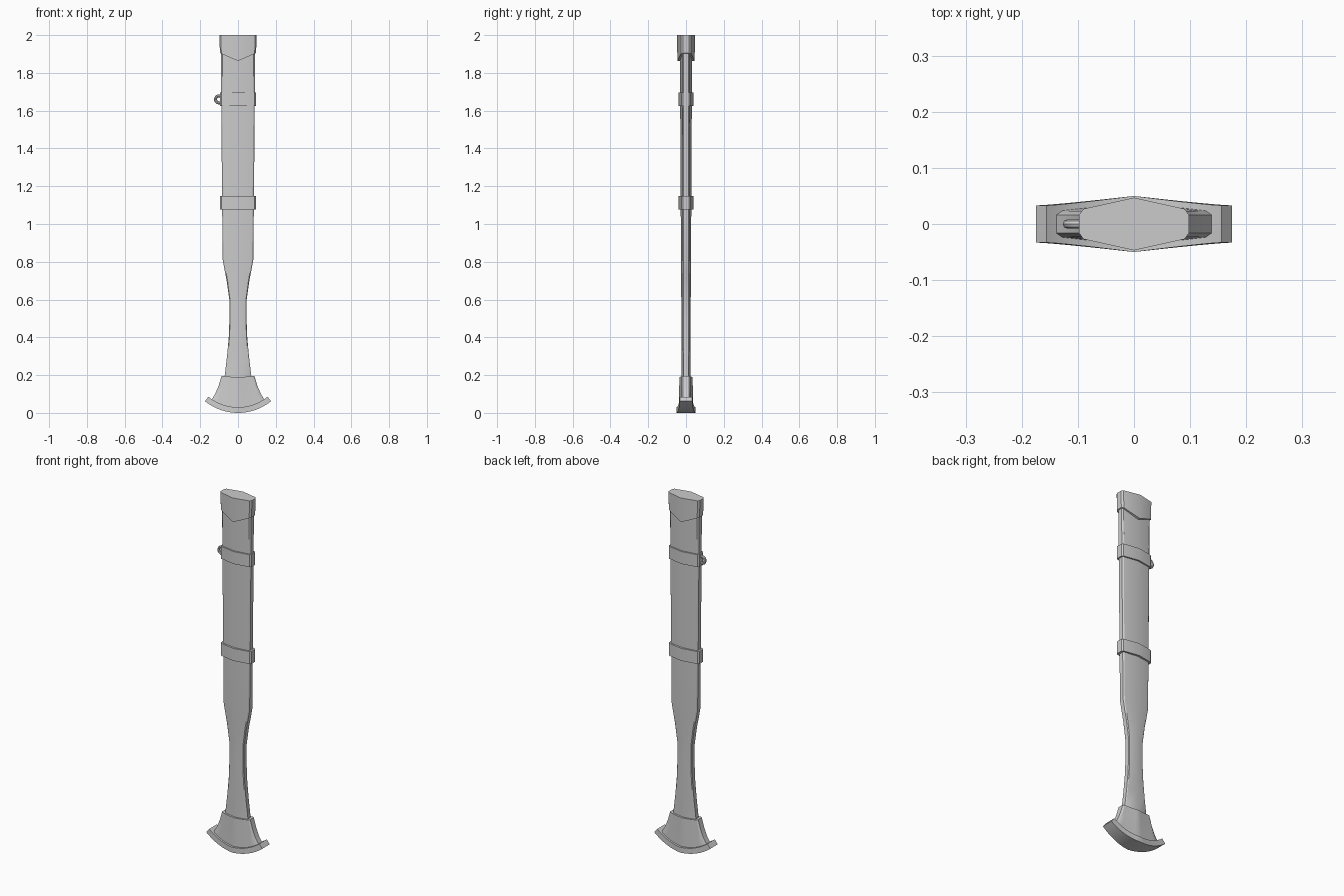
import bpy, bmesh, math

if "Cube" in bpy.data.objects:
    bpy.data.objects.remove(bpy.data.objects["Cube"])


def finish(bm, name):
    bmesh.ops.recalc_face_normals(bm, faces=bm.faces)
    me = bpy.data.meshes.new(name)
    bm.to_mesh(me)
    bm.free()
    ob = bpy.data.objects.new(name, me)
    bpy.context.collection.objects.link(ob)
    smooth(ob)
    return ob


def smooth(ob):
    bpy.ops.object.select_all(action='DESELECT')
    ob.select_set(True)
    bpy.context.view_layer.objects.active = ob
    bpy.ops.object.shade_smooth_by_angle(angle=math.radians(30))


def lozenge_loft(name, rows, steps=1, power=1, shoulder=0.92):
    """Rows: half width, ridge half depth, edge half depth, edge z, centre z."""
    half = [shoulder * i / steps for i in range(steps + 1)] + [1.0]
    us = [-u for u in reversed(half[1:])] + half
    bm = bmesh.new()
    loops = []
    for w, h, e, ze, zc in rows:
        front, back = [], []
        for u in us:
            a = abs(u)
            es = e + (h - e) * 0.35
            y = h + (es - h) * a / shoulder if a <= shoulder else e
            z = ze + (zc - ze) * (1 - a ** power)
            front.append(bm.verts.new((u * w, -y, z)))
            back.append(bm.verts.new((u * w, y, z)))
        loops.append((front, back))
    n = len(us)
    for (f0, b0), (f1, b1) in zip(loops, loops[1:]):
        r0, r1 = f0 + b0[::-1], f1 + b1[::-1]
        for i in range(2 * n):
            j = (i + 1) % (2 * n)
            bm.faces.new((r0[i], r0[j], r1[j], r1[i]))
    # end caps as strips from front to back
    for f, b in (loops[0], loops[-1]):
        for i in range(n - 1):
            bm.faces.new((f[i], f[i + 1], b[i + 1], b[i]))
    return finish(bm, name)


# long waisted sheath body
profile = [(0.10, 0.079, 0.023), (0.19, 0.071, 0.023), (0.30, 0.058, 0.023),
           (0.40, 0.049, 0.024), (0.50, 0.045, 0.024), (0.60, 0.046, 0.025),
           (0.70, 0.060, 0.026), (0.76, 0.072, 0.026), (0.81, 0.081, 0.027),
           (1.10, 0.084, 0.028), (1.66, 0.089, 0.031), (1.95, 0.091, 0.033)]
lozenge_loft("sheath_body", [(w, h, 0.012, z, z) for z, w, h in profile])

# mouth fitting with pointed lower edge
lozenge_loft("mouth_fitting", [(0.096, 0.046, 0.016, 1.905, 1.863),
                               (0.098, 0.047, 0.016, 2.0, 2.0)])

# two straps
for name, z in (("lower_band", 1.113), ("upper_band", 1.66)):
    lozenge_loft(name, [(0.096, 0.040, 0.016, z + d, z + d)
                        for d in (-0.035, 0.035)])

# hanging ring on the upper band
bpy.ops.mesh.primitive_torus_add(location=(-0.1, 0, 1.66),
                                 rotation=(math.pi / 2, 0, 0),
                                 major_radius=0.019, minor_radius=0.008,
                                 major_segments=20, minor_segments=8)
ring = bpy.context.object
ring.name = "hanging_ring"
smooth(ring)

# flared foot
lozenge_loft("flared_foot", [(0.140, 0.038, 0.016, 0.070, 0.028),
                             (0.121, 0.037, 0.016, 0.100, 0.075),
                             (0.102, 0.036, 0.016, 0.145, 0.130),
                             (0.087, 0.035, 0.016, 0.196, 0.190)],
             steps=6, power=2)

# curved rim under the foot
R, T, N = 0.278, 0.03, 16
A = math.asin(0.175 / R)
bm = bmesh.new()
prev = first = None
for i in range(N + 1):
    a = A * (2 * i / N - 1)
    y = 0.033 + 0.017 * (1 - abs(a) / A) ** 1.3
    q = [bm.verts.new((r * math.sin(a), s * y, R - r * math.cos(a)))
         for r, s in ((R, -1), (R, 1), (R - T, 1), (R - T, -1))]
    if prev:
        for k in range(4):
            m = (k + 1) % 4
            bm.faces.new((prev[k], prev[m], q[m], q[k]))
    else:
        first = q
    prev = q
bm.faces.new(first)
bm.faces.new(prev)
finish(bm, "foot_rim")
